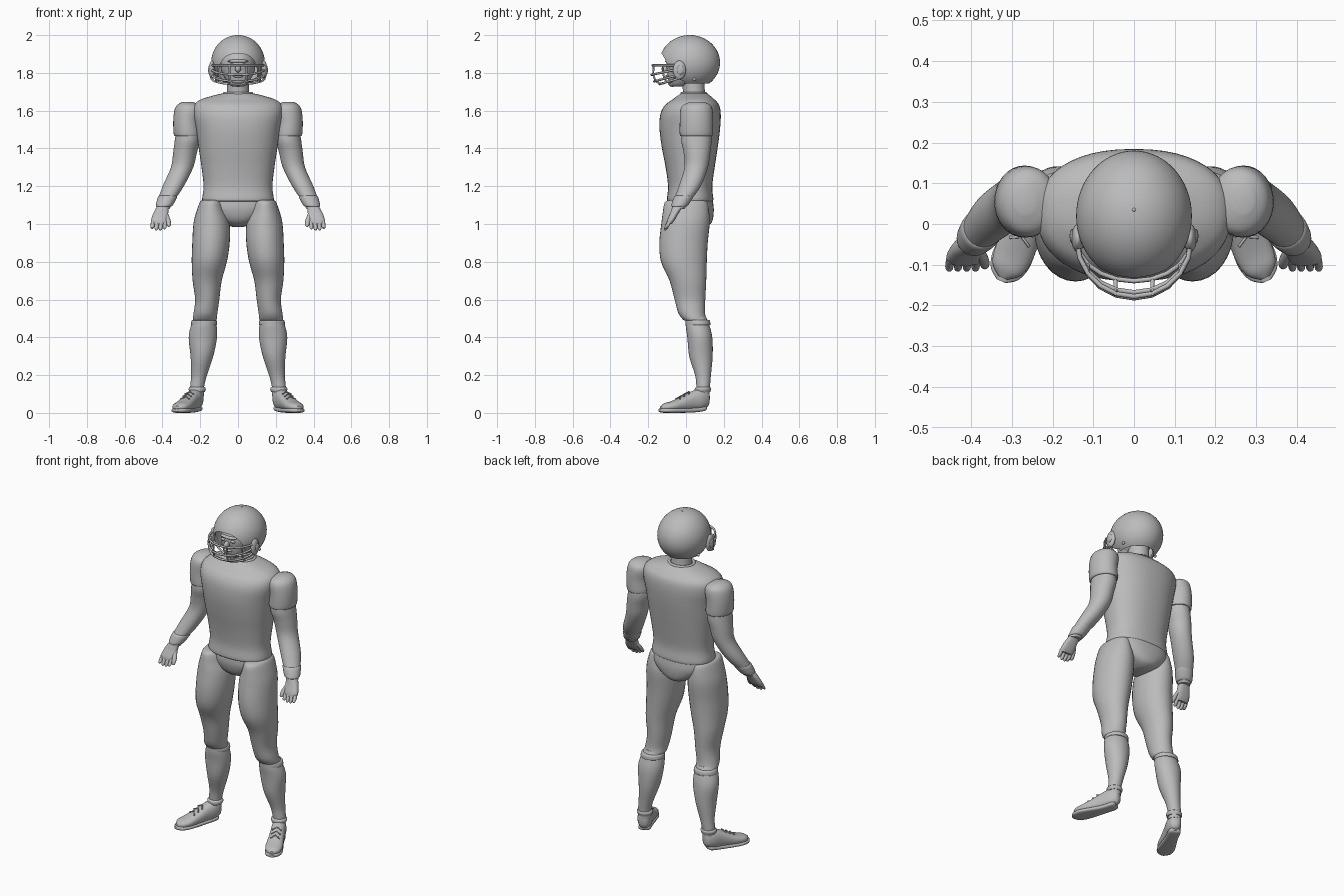
import bpy, bmesh, math
from mathutils import Matrix, Vector

cube = bpy.data.objects.get("Cube")
if cube:
    bpy.data.objects.remove(cube, do_unlink=True)

GREY = (0.5, 0.5, 0.5, 1.0)
material = bpy.data.materials.new("plain grey")
material.use_nodes = True
material.diffuse_color = GREY
material.node_tree.nodes["Principled BSDF"].inputs["Base Color"].default_value = GREY


def finish(obj, mirror=False):
    """Give the part its colour, shading and optional mirrored twin."""
    obj.data.materials.append(material)
    if obj.type == "MESH":
        bpy.ops.object.select_all(action="DESELECT")
        obj.select_set(True)
        bpy.context.view_layer.objects.active = obj
        bpy.ops.object.shade_smooth_by_angle(angle=math.radians(40))
    if mirror:
        obj.modifiers.new("Mirror", "MIRROR").use_mirror_merge = False
    return obj


def add_mesh(name, bm):
    bmesh.ops.recalc_face_normals(bm, faces=bm.faces)
    mesh = bpy.data.meshes.new(name)
    bm.to_mesh(mesh)
    bm.free()
    obj = bpy.data.objects.new(name, mesh)
    bpy.context.collection.objects.link(obj)
    return obj


def spline(sections, steps=4):
    """Smoothly interpolate between neighbouring cross-sections."""
    pts = [Vector(s) for s in sections]
    out = []
    for i in range(len(pts) - 1):
        a, b = pts[i], pts[i + 1]
        before, after = pts[max(i - 1, 0)], pts[min(i + 2, len(pts) - 1)]
        for k in range(steps):
            t = k / steps
            out.append(0.5 * (2 * a + (b - before) * t
                              + (2 * before - 5 * a + 4 * b - after) * t ** 2
                              + (3 * a - before - 3 * b + after) * t ** 3))
    return out + [pts[-1]]


def loft(name, sections, power=2.0, sides=32, matrix=None, mirror=False):
    """Skin rounded rings, each given as centre x, y, z and two radii."""
    bm = bmesh.new()
    rings = []
    for x, y, z, rx, ry in spline(sections):
        ring = []
        for k in range(sides):
            a = math.tau * k / sides
            c, s = math.cos(a), math.sin(a)
            ring.append(bm.verts.new((
                x + rx * math.copysign(abs(c) ** (2 / power), c),
                y + ry * math.copysign(abs(s) ** (2 / power), s), z)))
        rings.append(ring)
    for low, high in zip(rings, rings[1:]):
        for k in range(sides):
            n = (k + 1) % sides
            bm.faces.new((low[k], low[n], high[n], high[k]))
    bm.faces.new(rings[0])
    bm.faces.new(rings[-1])
    if matrix:
        bm.transform(matrix)
    return finish(add_mesh(name, bm), mirror)


def ball(name, centre, radii, mirror=False, segments=32):
    bm = bmesh.new()
    bmesh.ops.create_uvsphere(bm, u_segments=segments, v_segments=segments // 2, radius=1)
    bm.transform(Matrix.Translation(centre) @ Matrix.Diagonal((*radii, 1)))
    return finish(add_mesh(name, bm), mirror)


def tube(name, points, radius):
    curve = bpy.data.curves.new(name, "CURVE")
    curve.dimensions = "3D"
    curve.bevel_depth = radius
    curve.bevel_resolution = 2
    curve.use_fill_caps = True
    line = curve.splines.new("POLY")
    line.points.add(len(points) - 1)
    for p, co in zip(line.points, points):
        p.co = (*co, 1)
    obj = bpy.data.objects.new(name, curve)
    bpy.context.collection.objects.link(obj)
    return finish(obj)


# Jersey body, collar and sleeves
loft("jersey", [
    (0, .022, 1.12, .18, .115), (0, .022, 1.13, .19, .123), (0, .022, 1.2, .182, .117),
    (0, .022, 1.3, .193, .13), (0, .02, 1.4, .208, .147), (0, .02, 1.5, .222, .16),
    (0, .024, 1.58, .238, .16), (0, .032, 1.63, .232, .143), (0, .04, 1.66, .195, .11),
    (0, .042, 1.68, .13, .085), (0, .042, 1.692, .08, .066)], power=2.3, sides=48)
bpy.ops.mesh.primitive_torus_add(major_radius=.072, minor_radius=.009, location=(0, .042, 1.69))
collar = bpy.context.object
collar.name = "collar"
collar.scale.y = .88
finish(collar)
loft("sleeve", [
    (.265, .055, 1.465, .066, .082), (.267, .055, 1.475, .073, .088), (.27, .055, 1.54, .073, .088),
    (.262, .055, 1.6, .075, .086), (.262, .057, 1.63, .06, .072), (.268, .06, 1.647, .025, .035)],
    mirror=True)

# Arms, wristbands and hands
loft("arm", [
    (.265, .055, 1.5, .06, .076), (.268, .055, 1.44, .067, .08), (.28, .058, 1.38, .063, .071),
    (.296, .054, 1.3, .059, .062), (.343, .02, 1.2, .056, .058), (.383, -.023, 1.12, .043, .044),
    (.397, -.042, 1.08, .035, .033)], mirror=True)
loft("wristband", [
    (.37, -.01, 1.15, .046, .046), (.374, -.014, 1.14, .051, .051),
    (.39, -.033, 1.1, .045, .045), (.394, -.037, 1.092, .038, .038)], mirror=True)
loft("palm", [
    (.397, -.043, 1.095, .03, .028), (.408, -.06, 1.06, .039, .023),
    (.417, -.08, 1.02, .043, .02), (.418, -.089, 1.0, .038, .014)], power=2.5, mirror=True)
for i, drop in enumerate((.006, 0, 0, .008)):
    x = .386 + i * .0215
    loft(f"finger_{i + 1}", [
        (x, -.086, 1.015, .0105, .012), (x + .002, -.1, .99, .0105, .011),
        (x + .003, -.108, .973 + drop, .009, .009), (x + .003, -.11, .966 + drop, .003, .003)],
        sides=12, mirror=True)
loft("thumb", [
    (.382, -.062, 1.055, .012, .013), (.37, -.085, 1.02, .013, .013),
    (.366, -.1, .995, .011, .011), (.366, -.104, .985, .004, .004)], sides=12, mirror=True)

# Seat and padded legs
loft("seat", [
    (0, .028, 1.13, .18, .113), (0, .03, 1.08, .175, .117), (0, .035, 1.03, .125, .108),
    (0, .042, 1.0, .07, .088), (0, .05, .985, .03, .05)], power=2.4)
loft("trouser_leg", [
    (.142, .002, 1.127, .045, .085), (.142, 0, 1.115, .06, .112), (.142, 0, 1.06, .08, .123),
    (.14, -.003, 1.0, .096, .128), (.143, -.013, .9, .099, .128), (.152, -.011, .8, .093, .121),
    (.163, .01, .7, .077, .097), (.163, .021, .6, .064, .081), (.172, .03, .53, .063, .071),
    (.176, .045, .495, .063, .062), (.177, .05, .488, .055, .053)], mirror=True)
loft("sock", [
    (.177, .055, .51, .052, .05), (.18, .06, .47, .066, .062), (.186, .073, .4, .075, .066),
    (.191, .079, .3, .06, .062), (.206, .09, .2, .042, .042), (.216, .091, .14, .037, .036),
    (.216, .091, .09, .035, .033)], mirror=True)
loft("sock_band", [
    (.178, .06, .492, .058, .056), (.179, .062, .488, .066, .064),
    (.18, .064, .468, .069, .065), (.181, .064, .464, .062, .06)], mirror=True)

# Shoes, lofted from heel to toe along an outward turned axis
TURN = math.radians(25)
side = Vector((math.cos(TURN), math.sin(TURN), 0))
ahead = Vector((math.sin(TURN), -math.cos(TURN), 0))
foot = Matrix((side, (0, 0, 1), ahead)).transposed().to_4x4()
foot.translation = (.205, .12, 0)
loft("shoe", [
    (0, .08, 0, .014, .03), (0, .076, .012, .03, .045), (0, .072, .05, .041, .056),
    (0, .063, .1, .041, .05), (0, .047, .16, .045, .037), (0, .036, .215, .048, .026),
    (0, .031, .255, .038, .02), (0, .027, .278, .012, .01)], power=2.3, matrix=foot, mirror=True)
loft("sole", [
    (0, .026, .02, .02, .008), (0, .022, .035, .034, .013), (0, .015, .1, .036, .013),
    (0, .013, .18, .046, .013), (0, .013, .23, .049, .013), (0, .013, .267, .037, .012),
    (0, .014, .287, .012, .008)], power=3, matrix=foot, mirror=True)
loft("shoe_cuff", [
    (.216, .088, .11, .04, .04), (.216, .089, .122, .045, .043),
    (.216, .09, .132, .044, .042), (.216, .09, .138, .036, .034)], mirror=True)
for sign, word in ((1, "left"), (-1, "right")):
    for i in range(3):
        s, h = .115 + i * .026, .113 - i * .013
        ends = [(-.026, h - .013, s + .014), (0, h, s), (.026, h - .013, s + .014)]
        lace = [foot @ Vector(p) for p in ends]
        tube(f"{word}_lace_{i + 1}", [(sign * p.x, p.y, p.z) for p in lace], .0035)

# Neck and face
loft("neck", [
    (0, .045, 1.64, .065, .062), (0, .042, 1.7, .058, .058), (0, .035, 1.79, .058, .06)])
ball("head", (0, .005, 1.84), (.092, .11, .105))
loft("jaw", [
    (0, -.045, 1.727, .02, .02), (0, -.04, 1.735, .042, .042), (0, -.025, 1.77, .066, .07),
    (0, -.01, 1.82, .08, .09)], power=2.3)
ball("brow", (0, -.092, 1.862), (.055, .018, .01))
ball("nose", (0, -.11, 1.822), (.015, .02, .02), segments=16)
ball("lips", (0, -.098, 1.783), (.028, .012, .008), segments=16)
ball("eye", (.032, -.096, 1.842), (.015, .01, .008), mirror=True, segments=16)
ball("chin_cup", (0, -.072, 1.748), (.036, .024, .022))

# Helmet shell, hollow, with an arched face opening
bm = bmesh.new()
bmesh.ops.create_uvsphere(bm, u_segments=64, v_segments=32, radius=1)
bm.transform(Matrix.Translation((0, .02, 1.855)) @ Matrix.Diagonal((.142, .16, .145, 1)))
bmesh.ops.bisect_plane(bm, geom=bm.verts[:] + bm.edges[:] + bm.faces[:],
                       plane_co=(0, 0, 1.745), plane_no=(0, 0, -1), clear_outer=True)
helmet = add_mesh("helmet", bm)
cutter = loft("face_cutter", [(0, 1.79, 0, .102, .112), (0, 1.79, .3, .102, .112)], power=2.5,
              matrix=Matrix(((1, 0, 0, 0), (0, 0, -1, -.01), (0, 1, 0, 0), (0, 0, 0, 1))))
cutter.hide_render = True
bpy.context.view_layer.objects.active = helmet
solid = helmet.modifiers.new("Thickness", "SOLIDIFY")
solid.thickness = .012
cut = helmet.modifiers.new("Opening", "BOOLEAN")
cut.operation = "DIFFERENCE"
cut.object = cutter
for name in ("Thickness", "Opening"):
    bpy.ops.object.modifier_apply(modifier=name)
bpy.data.objects.remove(cutter, do_unlink=True)
helmet.data.materials.clear()
finish(helmet)
ball("top_stud", (0, .035, 1.998), (.005, .005, .003), segments=12)
ball("ear_guard", (.138, -.035, 1.815), (.016, .034, .05), mirror=True)
ball("ear_button", (.152, -.03, 1.815), (.006, .018, .025), mirror=True, segments=16)
ball("side_rivet", (.114, .045, 1.765), (.008, .009, .009), mirror=True, segments=12)

# Face mask bars and posts
def bar_point(angle, height, reach, dip=0):
    c = math.cos(angle)
    return (.14 * math.sin(angle), -.04 - reach * c, height - dip * c)

for name, height, reach, dip in (("upper_bar", 1.84, .138, .0), ("middle_bar", 1.82, .142, .03),
                                 ("lower_bar", 1.79, .128, .035), ("chin_bar", 1.77, .1, .03)):
    tube(name, [bar_point(math.radians(a), height, reach, dip) for a in range(-90, 91, 18)], .006)
for sign, word in ((1, "left"), (-1, "right")):
    for label, turn in (("inner", .33), ("outer", .95)):
        tube(f"{word}_{label}_post", [
            bar_point(sign * turn, 1.845, .138), bar_point(sign * turn, 1.82, .142, .03),
            bar_point(sign * turn, 1.79, .128, .035), bar_point(sign * turn, 1.77, .1, .03)], .005)
    tube(f"{word}_chin_strap", [(sign * .13, -.05, 1.785), (sign * .08, -.07, 1.762),
                                (sign * .03, -.085, 1.75)], .006)
